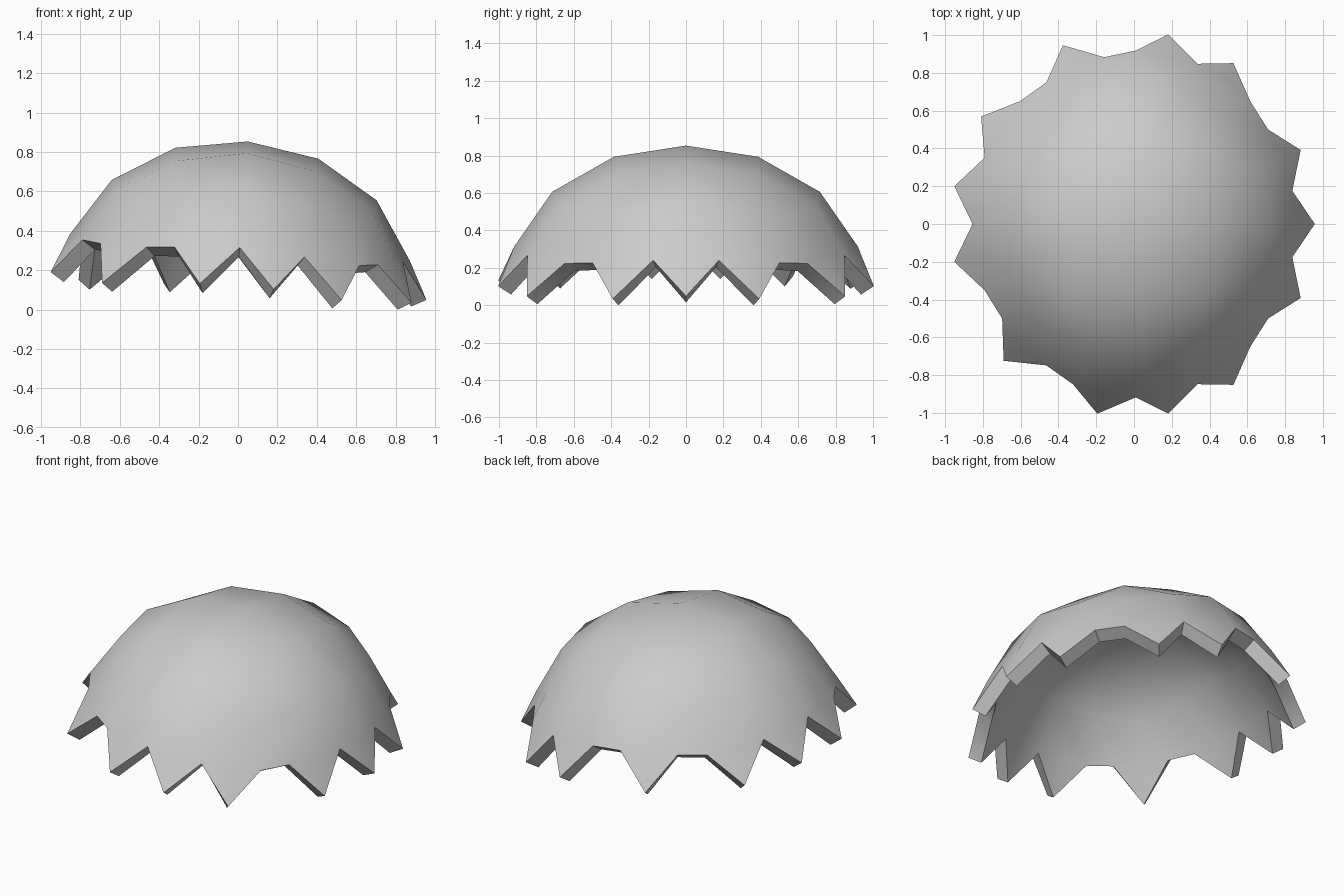
import bpy, bmesh
from math import sin, cos, pi, radians

if "Cube" in bpy.data.objects:
    bpy.data.objects.remove(bpy.data.objects["Cube"])

TILT = radians(4.4)
CENTRE = (-0.03, -0.172)
# Rim pattern around the shell: T = pointed tooth, N = notch
RIM = "TNTNNTNTNNTNNTNTNTNNTNNTNTNTNNTN"

bm = bmesh.new()


def place(x, y, z):
    # Stretch in y, then tilt towards +x
    return bm.verts.new((x * cos(TILT) + z * sin(TILT) + CENTRE[0],
                         y * 1.06,
                         -x * sin(TILT) + z * cos(TILT) + CENTRE[1]))


def ring_point(a, r, z, dr, dz):
    # dr, dz: change of radius and height at the diagonals of the rounded cube
    s = sin(2 * a) ** 2
    return place((r + dr * s) * cos(a), (r + dr * s) * sin(a), z + dz * s)


# Dome rings, laid out like the top of a rounded cube
top = place(0, 0, 1.045)
inner = [ring_point(k * pi / 4, 0.364, 0.985, 0.127, -0.065) for k in range(8)]
outer = [ring_point(k * pi / 8, 0.675, 0.797, 0.055, -0.095) for k in range(16)]
corners = [ring_point(k * pi / 8, 0.866, 0.505, 0.0, -0.045) for k in range(16)]

# Notch ring with a midpoint on every edge
base = []
for k in range(16):
    a, b = corners[k], corners[(k + 1) % 16]
    base += [a, bm.verts.new((a.co + b.co) / 2)]

# Dome faces
for q in range(4):
    i, o = 2 * q, 4 * q
    a, c, b = inner[i], inner[i + 1], inner[(i + 2) % 8]
    p = [outer[(o + n) % 16] for n in range(5)]
    bm.faces.new((top, a, c, b))
    bm.faces.new((a, p[0], p[1], c))
    bm.faces.new((c, p[1], p[2], p[3]))
    bm.faces.new((b, c, p[3], p[4]))
for k in range(16):
    bm.faces.new((outer[k], base[2 * k], base[2 * k + 1],
                  base[(2 * k + 2) % 32], outer[(k + 1) % 16]))

# Teeth of the broken rim
for i, kind in enumerate(RIM):
    if kind == "T":
        tip = ring_point(i * pi / 16, 0.966, 0.312, 0.0, -0.04)
        bm.faces.new((base[i - 1], tip, base[i]))
        bm.faces.new((base[i], tip, base[(i + 1) % 32]))

bmesh.ops.recalc_face_normals(bm, faces=bm.faces)
if sum(f.normal.z for f in bm.faces) < 0:
    bmesh.ops.reverse_faces(bm, faces=bm.faces)
mesh = bpy.data.meshes.new("shell_half")
bm.to_mesh(mesh)
bm.free()
shell = bpy.data.objects.new("shell_half", mesh)
bpy.context.collection.objects.link(shell)
bpy.context.view_layer.objects.active = shell
shell.select_set(True)

# Wall thickness, inwards
solid = shell.modifiers.new("wall", "SOLIDIFY")
solid.thickness = 0.085
solid.offset = -1
bpy.ops.object.modifier_apply(modifier=solid.name)
bpy.ops.object.shade_smooth_by_angle(angle=radians(42))

# Stand on the ground
low = min(v.co.z for v in shell.data.vertices)
for v in shell.data.vertices:
    v.co.z -= low
